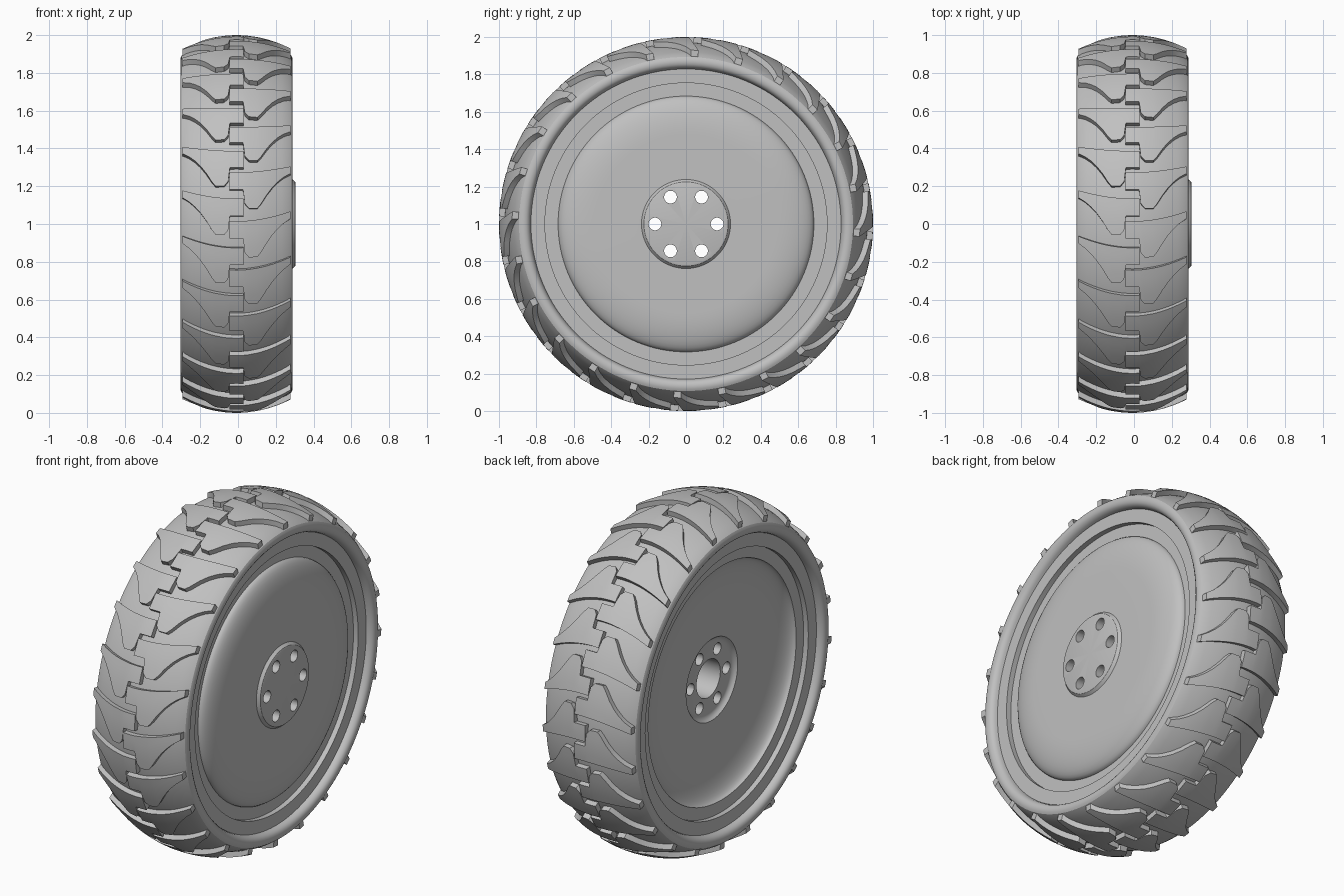
import bpy, bmesh, math
from mathutils import Matrix

cube = bpy.data.objects.get("Cube")
if cube:
    bpy.data.objects.remove(cube)

MID = -0.008      # middle plane of the tyre
LUGS = 24         # lugs on each side
STEP = 2 * math.pi / LUGS

grey = bpy.data.materials.new("light_grey")
grey.use_nodes = True
grey.diffuse_color = (0.53, 0.53, 0.53, 1)
grey.node_tree.nodes["Principled BSDF"].inputs["Base Color"].default_value = (0.53, 0.53, 0.53, 1)


def finish(bm, name, angle=30):
    bmesh.ops.remove_doubles(bm, verts=bm.verts, dist=1e-5)
    bmesh.ops.recalc_face_normals(bm, faces=bm.faces)
    mesh = bpy.data.meshes.new(name)
    bm.to_mesh(mesh)
    bm.free()
    mesh.materials.append(grey)
    obj = bpy.data.objects.new(name, mesh)
    bpy.context.collection.objects.link(obj)
    smooth(obj, angle)
    return obj


def smooth(obj, angle=30):
    bpy.ops.object.select_all(action='DESELECT')
    obj.select_set(True)
    bpy.context.view_layer.objects.active = obj
    bpy.ops.object.shade_smooth_by_angle(angle=math.radians(angle))


def polar(x, r, t):
    # t = 0 is the front of the wheel, rising upward
    return (x, -r * math.cos(t), 1 + r * math.sin(t))


def lathe(name, profile, closed=False, segments=128):
    bm = bmesh.new()
    rings = []
    for x, r in profile:
        if r == 0:
            rings.append([bm.verts.new((x, 0, 1))] * segments)
        else:
            rings.append([bm.verts.new(polar(x, r, 2 * math.pi * i / segments))
                          for i in range(segments)])
    pairs = list(zip(rings, rings[1:]))
    if closed:
        pairs.append((rings[-1], rings[0]))
    for a, b in pairs:
        for i in range(segments):
            j = (i + 1) % segments
            loop = list(dict.fromkeys((a[i], a[j], b[j], b[i])))
            bm.faces.new(loop)
    return finish(bm, name)


def crown(x):
    return 1 - 0.07 * (x / 0.285) ** 2


# Tyre carcass: crowned tread base and rounded sidewalls
side = [(0.29, 0.893), (0.295, 0.882), (0.297, 0.868), (0.294, 0.853),
        (0.286, 0.841), (0.272, 0.833), (0.25, 0.828), (0.2, 0.82)]
base = [(i * 0.03, crown(i * 0.03) - 0.03) for i in range(10)]
half = base + side
tyre = [(MID - x, r) for x, r in reversed(half)] + [(MID + x, r) for x, r in half[1:]]
lathe("tyre", tyre, closed=True)

# Wheel: domed outside, dished inside, stepped rim and blind hub bore
outer = [(0.305, 0), (0.305, 0.215), (0.302, 0.225), (0.292, 0.233), (0.286, 0.238)]
inner = [(0.0, 0), (0.0, 0.11), (-0.145, 0.11), (-0.145, 0.205),
         (-0.148, 0.218), (-0.157, 0.23), (-0.168, 0.238)]
for i in range(11):
    a = i / 10 * math.pi / 2
    r = 0.48 + 0.204 * math.sin(a)
    drop = 0.066 * (1 - math.cos(a))
    outer.append((0.286 - drop, r))
    inner.append((-0.168 - drop, r))
outer += [(0.22, 0.754), (0.25, 0.754), (0.25, 0.829)]
inner += [(-0.234, 0.754), (-0.264, 0.754), (-0.264, 0.829)]
wheel = lathe("wheel_disc", outer + inner[::-1])

# Six bolt holes cut through the hub
bm = bmesh.new()
for k in range(6):
    a = k * math.pi / 3
    place = Matrix.Translation((0.05, 0.166 * math.cos(a), 1 + 0.166 * math.sin(a)))
    bmesh.ops.create_cone(bm, cap_ends=True, segments=32, radius1=0.034, radius2=0.034,
                          depth=1, matrix=place @ Matrix.Rotation(math.pi / 2, 4, 'Y'))
cutter = finish(bm, "bolt_hole_cutter")
cutter.hide_render = True
cut = wheel.modifiers.new("bolt_holes", 'BOOLEAN')
cut.operation = 'DIFFERENCE'
cut.object = cutter
bpy.context.view_layer.objects.active = wheel
bpy.ops.object.modifier_apply(modifier=cut.name)
bpy.data.objects.remove(cutter)
smooth(wheel)

# Lower edge of one lug, from the centre block past the foot to the shoulder
edge = [(-0.036, -0.15), (0.0, -0.15), (0.035, -0.15), (0.044, -0.225), (0.065, -0.25),
        (0.11, -0.25), (0.13, -0.225), (0.16, -0.175), (0.19, -0.132),
        (0.22, -0.097), (0.25, -0.068), (0.285, -0.042)]
ROWS = 4


def lug(bm, sign, t0):
    cols = []
    for x, low in edge:
        high = -0.057 * (1 - (x / 0.285) ** 2)
        ts = [t0 + high + (low - high) * i / ROWS for i in range(ROWS + 1)]
        cols.append([[bm.verts.new(polar(MID + sign * x, crown(x) - d, t)) for t in ts]
                     for d in (0, 0.045)])
    for a, b in zip(cols, cols[1:]):
        for layer in (0, 1):
            for i in range(ROWS):
                bm.faces.new((a[layer][i], a[layer][i + 1], b[layer][i + 1], b[layer][i]))
        for i in (0, ROWS):
            bm.faces.new((a[0][i], b[0][i], b[1][i], a[1][i]))
    for c in (cols[0], cols[-1]):
        for i in range(ROWS):
            bm.faces.new((c[0][i], c[0][i + 1], c[1][i + 1], c[1][i]))


# Two staggered rows of lugs, interlocking along the middle
for name, sign, start in (("left_tread_lugs", 1, -0.19), ("right_tread_lugs", -1, -0.07)):
    bm = bmesh.new()
    for k in range(LUGS):
        lug(bm, sign, start + k * STEP)
    finish(bm, name)
